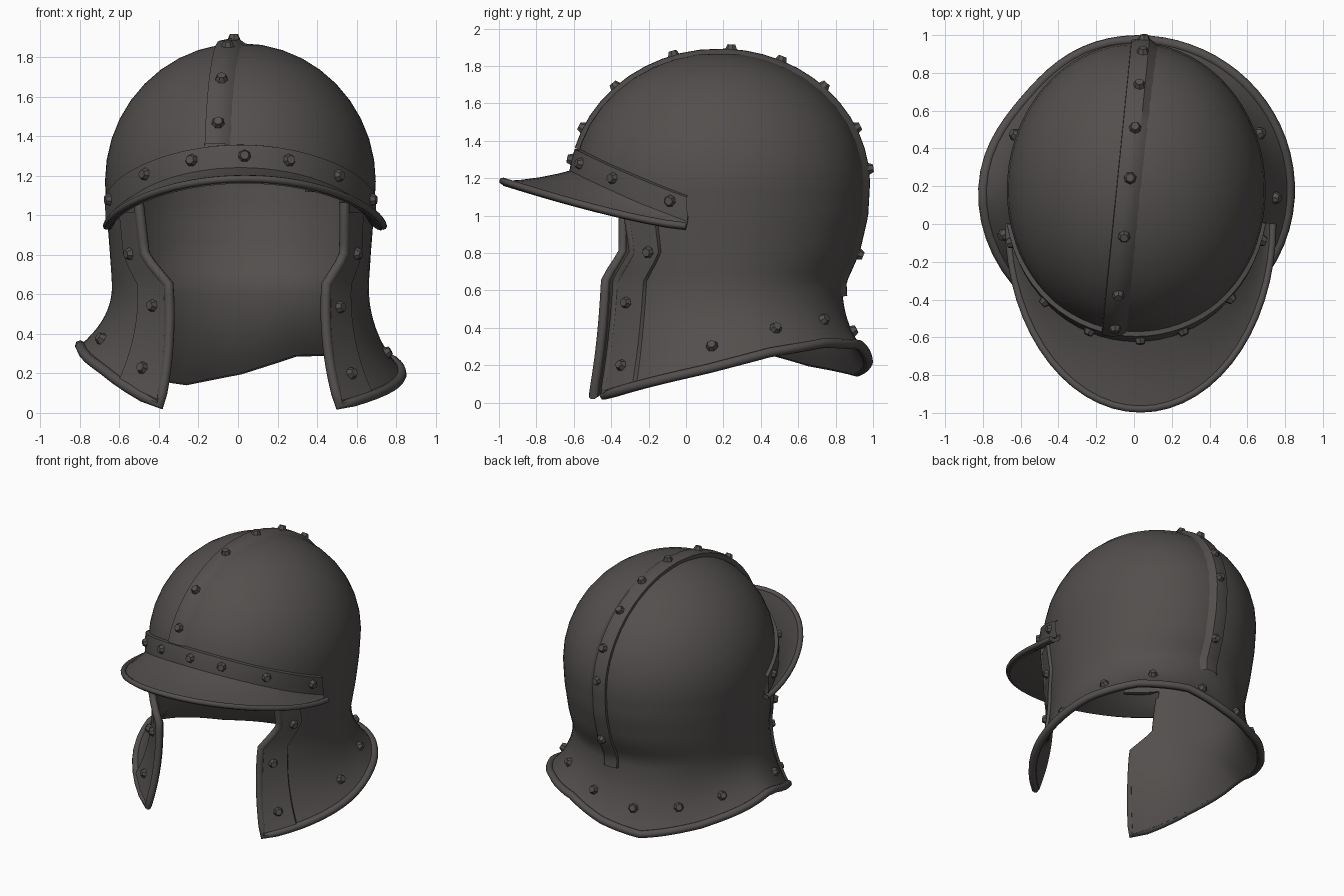
import bpy, bmesh, math
from mathutils import Vector

if "Cube" in bpy.data.objects:
    bpy.data.objects.remove(bpy.data.objects["Cube"])

steel = bpy.data.materials.new("dark_steel")
steel.diffuse_color = (0.085, 0.078, 0.075, 1)
steel.use_nodes = True
steel.node_tree.nodes["Principled BSDF"].inputs["Base Color"].default_value = steel.diffuse_color

CY = 0.18          # helmet axis in y
EDGE = 130         # column (degrees from the back) where the face opening starts


def interp(table, x):
    if x <= table[0][0]:
        return table[0][1]
    for (a, p), (b, q) in zip(table, table[1:]):
        if x <= b:
            return p + (q - p) * (x - a) / (b - a)
    return table[-1][1]


OPENING = [(1.72, 50), (2.0, 38), (3.0, 34)]      # half angle of the face opening
RIM_Z = [(-149, .04), (-120, .23), (-92, .35), (-50, .22), (-20, .165), (0, .22), (20, .31),
         (45, .32), (70, .27), (95, .18), (145, .028)]
WIDTH = [(1, .685), (1.33, .675), (1.7, .66), (2, .65)]
BACK = [(1, .78), (1.33, .77), (1.7, .725), (2, .655)]
FRONT = [(1, .78), (1.33, .78), (1.7, .76), (2, .735)]


def surf(T, v):
    """Helmet surface: T degrees from the back, v 0-1 dome, 1-2 wall, 2-3 flared neck."""
    if T > 180:
        T -= 360
    t = abs(T)
    k = min(1, max(0, (t - 60) / (EDGE - 60))) ** 1.5
    th = math.copysign(t + (50 - interp(OPENING, v)) * k, T)
    th -= 4 * k * min(1, max(0, v - 1))
    a = math.radians(th)
    rx, rb, rf = interp(WIDTH, v), interp(BACK, v), interp(FRONT, v)
    if v <= 1:
        e = v * math.pi / 2
        z = 1.17 + 0.70 * math.cos(e)
        m = math.sin(e)
        rx, rb, rf = rx * m, rb * m, rf * m
    elif v <= 2:
        z = 1.17 - 0.52 * (v - 1)
    else:
        s = v - 2
        z = 0.65 + (interp(RIM_Z, th) - 0.65) * s
        f = s ** 2.2
        rx += (0.815 - rx) * f
        rb += (0.795 - rb) * f
        rf += (0.78 - rf) * f
        dent = 1 - 0.06 * s * math.exp(-((th + 50) / 25) ** 2)
        rx, rb = rx * dent, rb * dent
    ry = rb if math.cos(a) > 0 else rf
    return Vector((0.012 + rx * math.sin(a), CY + ry * math.cos(a), z))


def normal(T, v):
    v = max(v, .03)
    dT = surf(T + 1, v) - surf(T - 1, v)
    dv = surf(T, min(3, v + .02)) - surf(T, v - .02)
    return dT.cross(dv).normalized()


def off(T, v, d):
    return surf(T, v) + normal(T, v) * d


def v_at(z):
    if z > 1.17:
        return math.acos((z - 1.17) / 0.70) / (math.pi / 2)
    return 1 + (1.17 - z) / 0.52


def finish(name, bm, thick=0, angle=40):
    bmesh.ops.recalc_face_normals(bm, faces=bm.faces)
    me = bpy.data.meshes.new(name)
    bm.to_mesh(me)
    bm.free()
    ob = bpy.data.objects.new(name, me)
    bpy.context.collection.objects.link(ob)
    me.materials.append(steel)
    bpy.ops.object.select_all(action='DESELECT')
    ob.select_set(True)
    bpy.context.view_layer.objects.active = ob
    if thick:
        mod = ob.modifiers.new("thickness", 'SOLIDIFY')
        mod.thickness = thick
        mod.offset = -1
        bpy.ops.object.modifier_apply(modifier=mod.name)
    bpy.ops.object.shade_smooth_by_angle(angle=math.radians(angle))
    return ob


def sheet(name, grid, thick=0, angle=40):
    bm = bmesh.new()
    vs = [[bm.verts.new(p) for p in row] for row in grid]
    for r0, r1 in zip(vs, vs[1:]):
        for i in range(len(r0) - 1):
            bm.faces.new((r0[i], r0[i + 1], r1[i + 1], r1[i]))
    return finish(name, bm, thick, angle)


def tube(name, pts, radius):
    cu = bpy.data.curves.new(name, 'CURVE')
    cu.dimensions = '3D'
    cu.bevel_depth = radius
    cu.bevel_resolution = 2
    cu.use_fill_caps = True
    sp = cu.splines.new('POLY')
    sp.points.add(len(pts) - 1)
    for q, p in zip(sp.points, pts):
        q.co = (*p, 1)
    ob = bpy.data.objects.new(name, cu)
    bpy.context.collection.objects.link(ob)
    cu.materials.append(steel)
    bpy.ops.object.select_all(action='DESELECT')
    ob.select_set(True)
    bpy.context.view_layer.objects.active = ob
    bpy.ops.object.convert(target='MESH')
    bpy.ops.object.shade_smooth_by_angle(angle=math.radians(50))


# Shell: dome, cheek guards and flared neck guard in one skin
levels = [i / 10 for i in range(1, 31)]
cols = list(range(-180, 180, 5))
bm = bmesh.new()
apex = bm.verts.new(surf(0, 0))
ring = [[bm.verts.new(surf(T, v)) for T in cols] for v in levels]
n = len(cols)
for i in range(n):
    j = (i + 1) % n
    bm.faces.new((apex, ring[0][i], ring[0][j]))
    mid = abs(cols[i] + 2.5)
    stop = 3 if mid < EDGE else (1.1 if mid < 150 else 1.0)
    for r in range(len(levels) - 1):
        if levels[r + 1] <= stop + .01:
            bm.faces.new((ring[r][i], ring[r + 1][i], ring[r + 1][j], ring[r][j]))
bmesh.ops.delete(bm, geom=[q for q in bm.verts if not q.link_faces], context='VERTS')
finish("helmet_shell", bm, 0.03)

# Rolled edge around cheeks and neck
side = [1.2 + .1 * i for i in range(18)]
path = [surf(-EDGE, v) for v in side] + [surf(T, 3) for T in range(-EDGE, EDGE + 1, 5)]
path += [surf(EDGE, v) for v in reversed(side)]
tube("rolled_edge", path, 0.026)

# Raised trim along the front of each cheek guard
for label, s in (("left", -1), ("right", 1)):
    rows = [1.3 + .1 * i for i in range(17)] + [2.97]
    sheet(label + "_cheek_trim",
          [[off(s * t, v, d) for t, d in ((EDGE, .02), (124, .018), (117, .018), (116, -.01))]
           for v in rows], angle=30)


# Visor and the band that holds it
def joint(a, dz, d):
    z = 1.0 + 0.25 * math.cos(math.radians(a)) + dz
    return off(180 - a * 77 / 90, v_at(z), d)


def brim(a):
    r = math.radians(a)
    c = max(0, math.cos(r))
    return Vector((0.035 + 0.70 * math.sin(r), -0.98 * c, 0.945 + 0.24 * c ** 1.3))


arc = list(range(-90, 91, 6))
grid = []
for k in range(5):
    f = k / 4
    grid.append([joint(a, 0, -.005).lerp(brim(a), f) - Vector((0, 0, .05 * f * (1 - f)))
                 for a in arc])
sheet("visor", grid, 0.025)
tube("visor_edge", [brim(a) for a in arc], 0.019)
sheet("visor_band", [[joint(a, dz, d) for a in arc]
                     for dz, d in ((-.03, .028), (.04, .026), (.10, .022), (.11, -.01))], angle=30)


# Crest strip running over the dome from front to back
def crest(T, v, x, d):
    p = surf(T, v)
    m = normal(T, v)
    m.x = 0
    p = p + m.normalized() * d
    p.x = 0.05 + (p.y - .95) * 0.1 + x
    return p


spine = [(180, .83 - .083 * i) for i in range(10)] + [(0, .03 + .08 * i) for i in range(28)]
sheet("crest_strip", [[crest(T, v, x, d) for x, d in
                       ((-.068, -.02), (-.065, .015), (-.02, .024), (.03, .022), (.08, -.015))]
                      for T, v in spine], angle=35)

# Rivets
spots = []
for T, v in ((180, .73), (180, .49), (180, .2), (0, .05), (0, .27), (0, .49), (0, .73),
             (0, .93), (0, 1.71)):
    spots.append((crest(T, v, 0, .03), normal(T, v)))
for a in (-82, -50, -24, 2, 24, 52, 82):
    spots.append((joint(a, .045, .032), joint(a, .045, .1) - joint(a, .045, 0)))
for T, v in ((90, 2.75), (65, 2.68), (38, 2.62), (10, 2.7), (-15, 2.7), (-40, 2.7), (-65, 2.7),
             (-100, 2.75)):
    spots.append((off(T, v, .01), normal(T, v)))
for s in (-1, 1):
    for T, v in ((123, 2.78), (124, 2.2), (122, 1.7)):
        spots.append((off(s * T, v, .025), normal(s * T, v)))
bm = bmesh.new()
for p, d in spots:
    m = d.to_track_quat('Z', 'Y').to_matrix().to_4x4()
    m.translation = p
    bmesh.ops.create_cone(bm, cap_ends=True, segments=7, radius1=.037, radius2=.022,
                          depth=.035, matrix=m)
finish("rivets", bm, angle=30)
